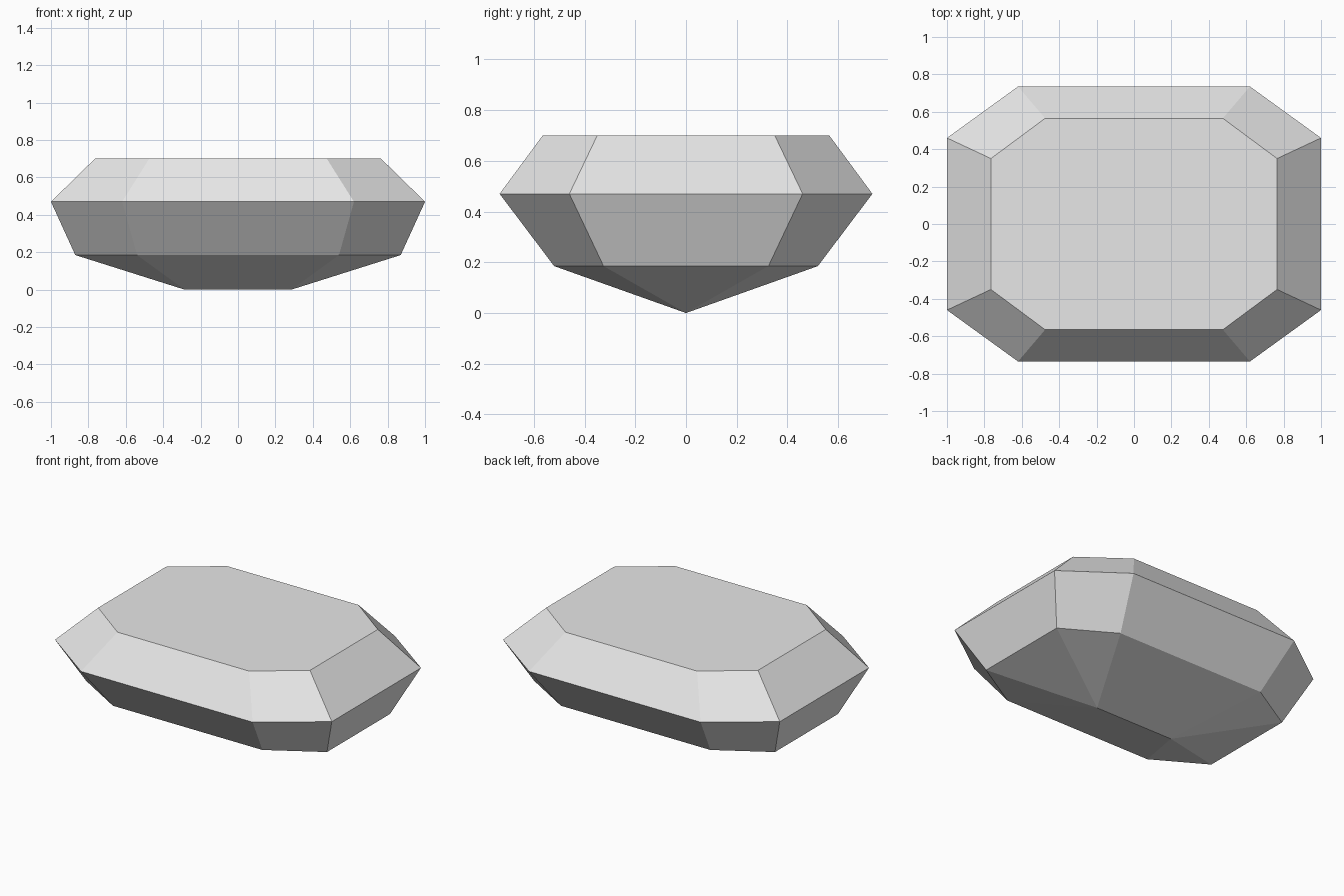
import bpy
import bmesh

cube = bpy.data.objects.get("Cube")
if cube:
    bpy.data.objects.remove(cube, do_unlink=True)

# Pale grey stone
stone = bpy.data.materials.new("pale_grey_stone")
stone.use_nodes = True
colour = (0.8, 0.8, 0.8, 1)
stone.diffuse_color = colour
stone.node_tree.nodes["Principled BSDF"].inputs["Base Color"].default_value = colour

bm = bmesh.new()


def ring(long_x, short_x, long_y, short_y, z):
    """Octagon with cut corners, counter-clockwise from the right edge."""
    corner = [(long_x, short_y), (short_x, long_y)]
    points = corner + [(-x, y) for x, y in reversed(corner)]
    points += [(-x, -y) for x, y in points]
    return [bm.verts.new((x, y, z)) for x, y in points]


table = ring(0.765, 0.475, 0.565, 0.35, 0.70)
girdle = ring(1.0, 0.62, 0.735, 0.46, 0.47)
pavilion = ring(0.87, 0.54, 0.52, 0.325, 0.185)

# Flat top, then the crown and upper pavilion facets
bm.faces.new(table)
for upper, lower in ((table, girdle), (girdle, pavilion)):
    for i in range(8):
        j = (i + 1) % 8
        bm.faces.new((upper[i], lower[i], lower[j], upper[j]))

# Lower facets closing on a short keel
keel_right = bm.verts.new((0.285, 0, 0))
keel_left = bm.verts.new((-0.285, 0, 0))
keel = [keel_right] * 2 + [keel_left] * 4 + [keel_right] * 2
for i in range(8):
    j = (i + 1) % 8
    tips = [keel[i]] if keel[i] == keel[j] else [keel[i], keel[j]]
    bm.faces.new([pavilion[j], pavilion[i]] + tips)

bmesh.ops.recalc_face_normals(bm, faces=bm.faces)
mesh = bpy.data.meshes.new("cut_gem")
bm.to_mesh(mesh)
bm.free()
mesh.materials.append(stone)
gem = bpy.data.objects.new("cut_gem", mesh)
bpy.context.collection.objects.link(gem)
